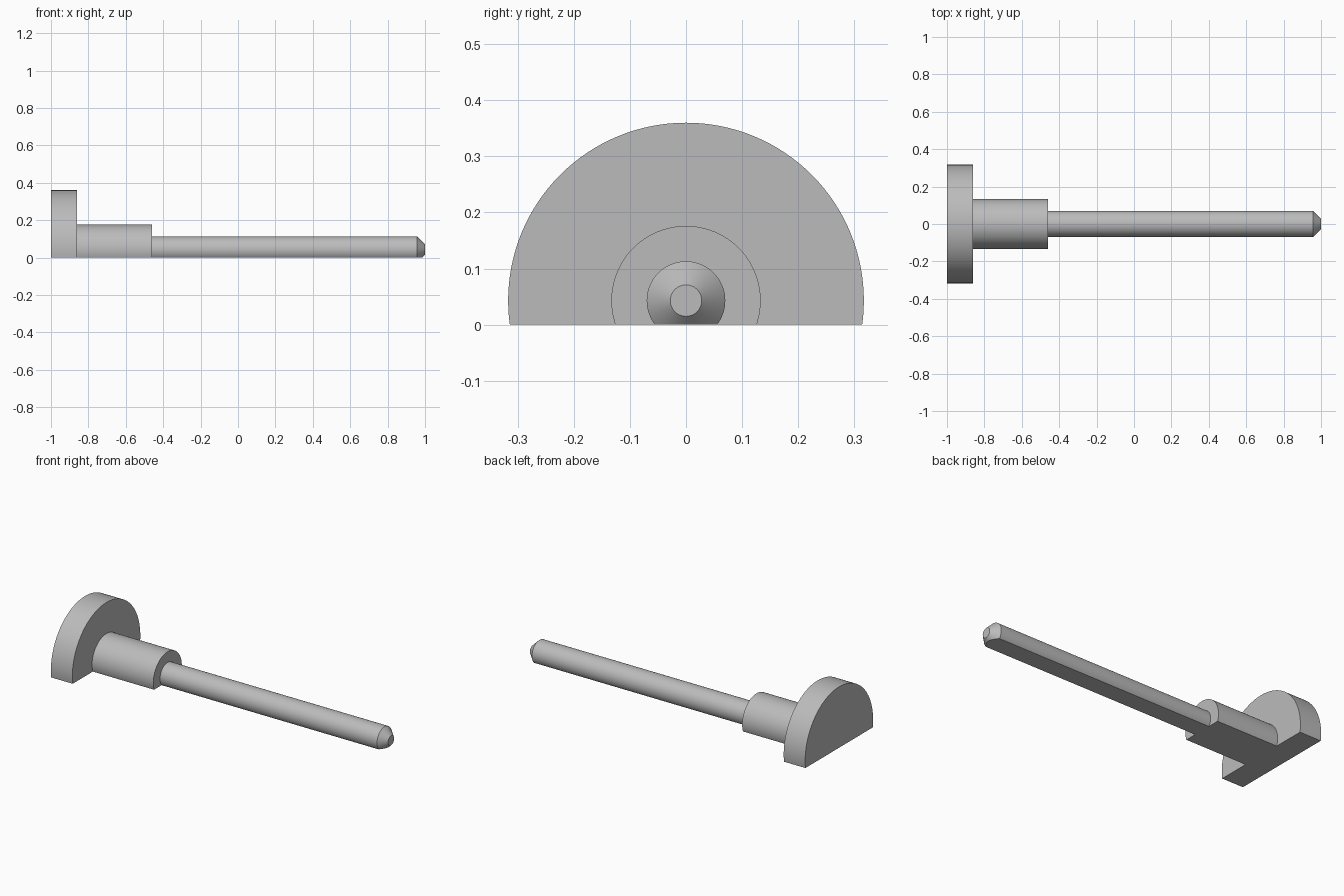
import bpy
import bmesh
import math
from mathutils import Vector

cube = bpy.data.objects.get("Cube")
if cube:
    bpy.data.objects.remove(cube, do_unlink=True)

AXIS_Z = 0.043
SEGMENTS = 128

# Plain grey
grey = bpy.data.materials.new("grey")
grey.use_nodes = True
colour = (0.5, 0.5, 0.5, 1)
grey.diffuse_color = colour
grey.node_tree.nodes["Principled BSDF"].inputs["Base Color"].default_value = colour

# Turned outline (x, radius): head, collar, shaft, chamfered tip
outline = [
    (-1, 0), (-1, 0.317), (-0.86, 0.317),
    (-0.86, 0.133), (-0.46, 0.133),
    (-0.46, 0.07), (0.957, 0.07),
    (1, 0.028), (1, 0),
]

# Revolve the outline about the long axis
bm = bmesh.new()
verts = [bm.verts.new((x, 0, AXIS_Z + r)) for x, r in outline]
edges = [bm.edges.new(pair) for pair in zip(verts, verts[1:])]
bmesh.ops.spin(bm, geom=verts + edges, cent=(0, 0, AXIS_Z), axis=(1, 0, 0),
               angle=math.tau, steps=SEGMENTS, use_duplicate=False)
bmesh.ops.remove_doubles(bm, verts=bm.verts[:], dist=0.0001)

# Slice the underside flat and close it
cut = bmesh.ops.bisect_plane(bm, geom=bm.verts[:] + bm.edges[:] + bm.faces[:],
                             plane_co=Vector((0, 0, 0)), plane_no=Vector((0, 0, 1)),
                             clear_inner=True)
rim = [e for e in bm.edges if e.is_boundary]
bmesh.ops.edgeloop_fill(bm, edges=rim)
bmesh.ops.recalc_face_normals(bm, faces=bm.faces[:])

mesh = bpy.data.meshes.new("flat_bottomed_pin")
bm.to_mesh(mesh)
bm.free()
mesh.materials.append(grey)
pin = bpy.data.objects.new("flat_bottomed_pin", mesh)
bpy.context.collection.objects.link(pin)

# Smooth barrels with sharp steps
bpy.ops.object.select_all(action='DESELECT')
pin.select_set(True)
bpy.context.view_layer.objects.active = pin
bpy.ops.object.shade_smooth_by_angle(angle=math.radians(30))
